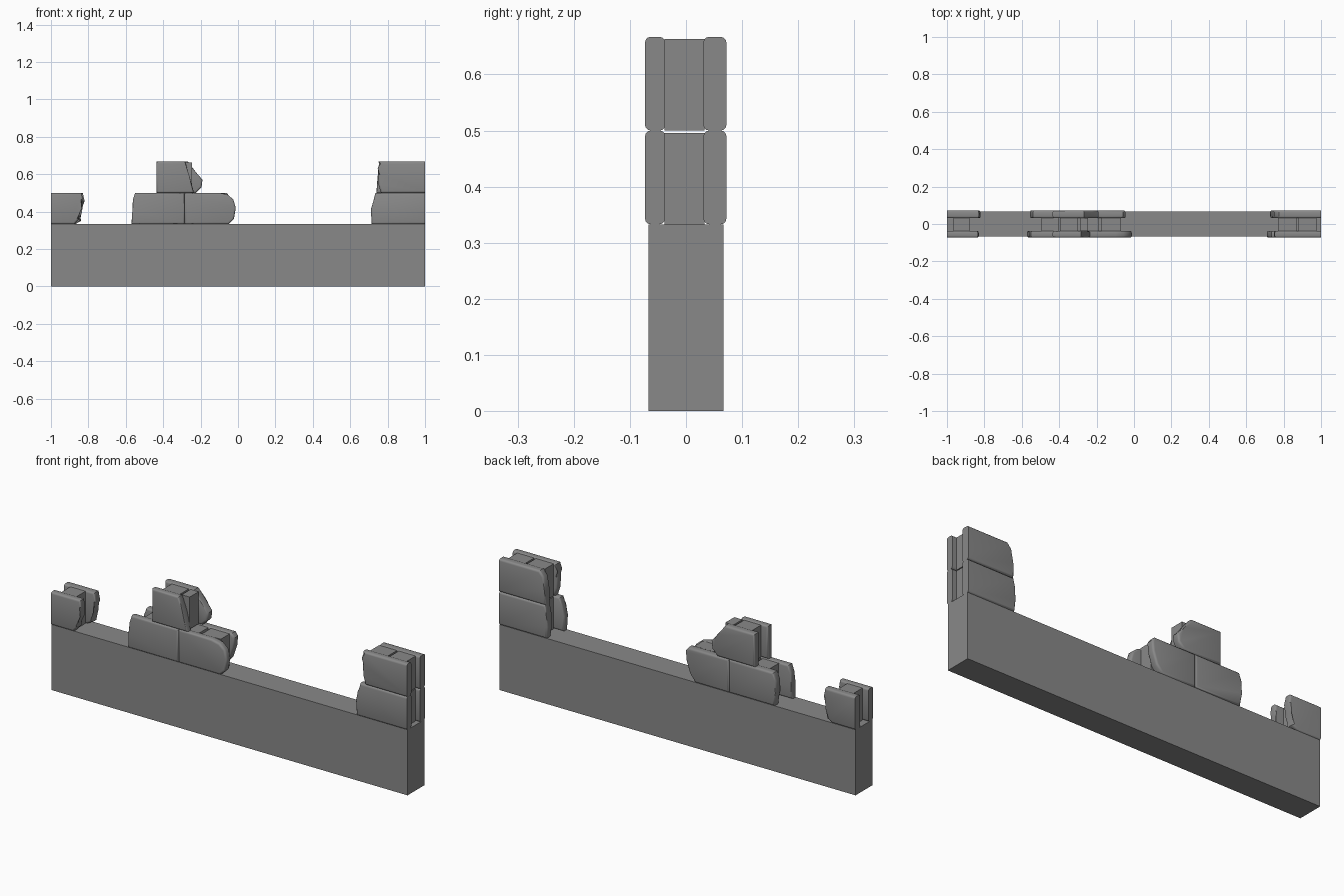
import bpy, bmesh

if "Cube" in bpy.data.objects:
    bpy.data.objects.remove(bpy.data.objects["Cube"])

stone = bpy.data.materials.new("grey stone")
stone.diffuse_color = (0.25, 0.25, 0.25, 1)
stone.use_nodes = True
stone.node_tree.nodes["Principled BSDF"].inputs["Base Color"].default_value = stone.diffuse_color

FRONT = (-0.073, -0.037)   # outer y, inner y
BACK = (0.072, 0.031)


def finish(bm, name):
    bmesh.ops.recalc_face_normals(bm, faces=bm.faces)
    me = bpy.data.meshes.new(name)
    bm.to_mesh(me)
    bm.free()
    ob = bpy.data.objects.new(name, me)
    bpy.context.collection.objects.link(ob)
    me.materials.append(stone)
    return ob


def box(name, x0, x1, y0, y1, z0, z1):
    bm = bmesh.new()
    bmesh.ops.create_cube(bm, size=1)
    for v in bm.verts:
        v.co = ((x0 + x1) / 2 + v.co.x * (x1 - x0),
                (y0 + y1) / 2 + v.co.y * (y1 - y0),
                (z0 + z1) / 2 + v.co.z * (z1 - z0))
    return finish(bm, name)


def slab(name, side, pts):
    """Facing stone: outline in x/z, thick in y, worn along its rims."""
    outer, inner = side
    bm = bmesh.new()
    a = [bm.verts.new((x, outer, z)) for x, z in pts]
    b = [bm.verts.new((x, inner, z)) for x, z in pts]
    bm.faces.new(a)
    bm.faces.new(b)
    n = len(pts)
    for i in range(n):
        j = (i + 1) % n
        bm.faces.new((a[i], a[j], b[j], b[i]))

    def worn(e):
        p, q = e.verts[0].co, e.verts[1].co
        at_end = abs(p.x) > 0.999 and abs(q.x) > 0.999
        return abs(p.y - q.y) < 1e-5 and not at_end
    bmesh.ops.bevel(bm, geom=[e for e in bm.edges if worn(e)], offset=0.010,
                    segments=3, profile=0.5, affect='EDGES', clamp_overlap=True)
    ob = finish(bm, name)
    bpy.ops.object.select_all(action='DESELECT')
    ob.select_set(True)
    bpy.context.view_layer.objects.active = ob
    bpy.ops.object.shade_smooth_by_angle(angle=0.7)


A, B, C = 0.333, 0.5, 0.667   # course heights

# solid wall base
box("wall_base", -1, 1, -0.067, 0.067, 0, A)

# left end stones
slab("left_front_stone", FRONT, [(-1, A), (-.875, A), (-.85, .36), (-.845, .42),
                                 (-.83, .465), (-.835, B), (-1, B)])
slab("left_back_stone", BACK, [(-1, A), (-.87, A), (-.84, .35), (-.845, .40),
                               (-.82, .455), (-.83, B), (-1, B)])

# middle lower stones
slab("mid_front_stone_a", FRONT, [(-.57, A), (-.285, A), (-.285, B), (-.55, B),
                                  (-.562, .465), (-.565, .40)])
slab("mid_front_stone_b", FRONT, [(-.285, A), (-.05, A), (-.022, .36), (-.012, .42),
                                  (-.025, .465), (-.055, .49), (-.10, B), (-.285, B)])
slab("mid_back_stone_a", BACK, [(-.545, A), (-.29, A), (-.29, B), (-.54, B),
                                (-.555, .46), (-.553, .40)])
slab("mid_back_stone_b", BACK, [(-.29, A), (-.10, A), (-.07, .37), (-.05, .43),
                                (-.045, .48), (-.06, B), (-.29, B)])

# middle upper stones
slab("mid_top_front_stone", FRONT, [(-.435, B), (-.235, B), (-.26, .59), (-.283, C), (-.435, C)])
slab("mid_top_back_stone", BACK, [(-.435, B), (-.225, B), (-.195, .53), (-.19, .57),
                                  (-.225, .61), (-.268, C), (-.435, C)])

# right end stones
slab("right_front_stone", FRONT, [(.715, A), (1, A), (1, B), (.735, B),
                                  (.725, .46), (.71, .41)])
slab("right_back_stone", BACK, [(.735, A), (1, A), (1, B), (.74, B),
                                (.735, .45), (.728, .39)])
slab("right_top_front_stone", FRONT, [(.765, B), (1, B), (1, C), (.752, C),
                                      (.757, .63), (.748, .60), (.752, .54)])
slab("right_top_back_stone", BACK, [(.74, B), (1, B), (1, C), (.775, C),
                                    (.752, .64), (.745, .57)])

# rubble core blocks between the facing stones
cores = [(-.965, -.88, A, B),
         (-.495, -.405, A, B), (-.395, -.30, A, B), (-.285, -.19, A, B), (-.175, -.07, A, B),
         (-.395, -.30, B, C), (-.29, -.245, B, C),
         (.77, .87, A, B), (.88, .975, A, B), (.77, .87, B, C), (.88, .975, B, C)]
for i, (x0, x1, z0, z1) in enumerate(cores):
    box(f"core_block_{i}", x0, x1, -0.038, 0.033, z0, z1 - 0.004)
    # recessed mortar joining neighbouring blocks
    if i + 1 < len(cores) and cores[i + 1][2] == z0 and 0 < cores[i + 1][0] - x1 < 0.05:
        box(f"core_mortar_{i}", x1, cores[i + 1][0], -0.038, 0.033, z0, z1 - 0.03)
